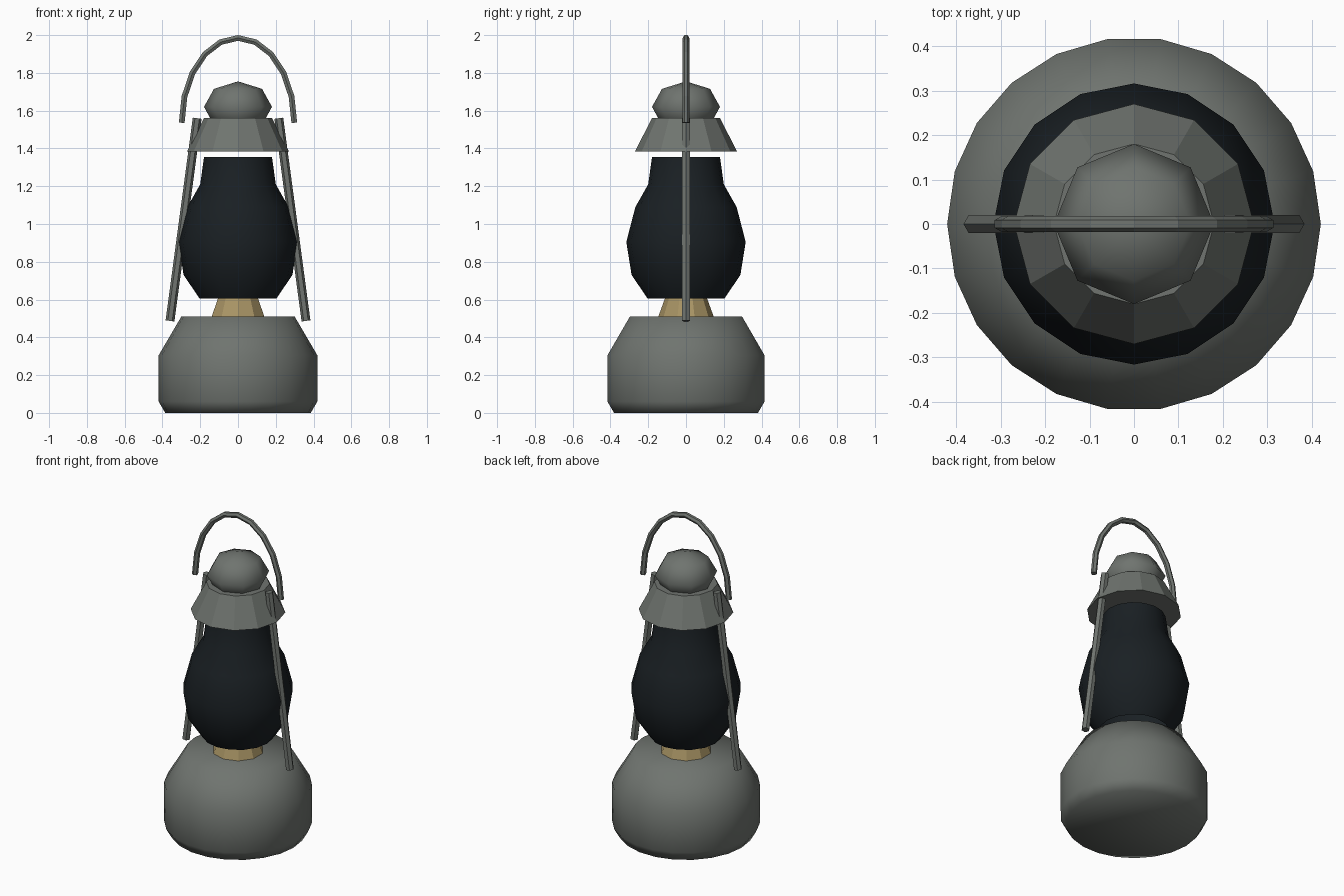
import bpy, bmesh
from math import sin, cos, pi
from mathutils import Vector

if "Cube" in bpy.data.objects:
    bpy.data.objects.remove(bpy.data.objects["Cube"])


def material(name, rgb):
    m = bpy.data.materials.new(name)
    m.diffuse_color = (*rgb, 1)
    m.use_nodes = True
    m.node_tree.nodes["Principled BSDF"].inputs["Base Color"].default_value = m.diffuse_color
    return m


metal = material("dull_metal", (0.16, 0.175, 0.16))
brass = material("brass", (0.40, 0.30, 0.13))
glass = material("dark_glass", (0.010, 0.014, 0.017))


def finish(name, bm, mat, smooth=False):
    bmesh.ops.recalc_face_normals(bm, faces=bm.faces)
    for f in bm.faces:
        f.smooth = smooth
    me = bpy.data.meshes.new(name)
    bm.to_mesh(me)
    bm.free()
    me.materials.append(mat)
    ob = bpy.data.objects.new(name, me)
    bpy.context.collection.objects.link(ob)
    return ob


def bridge(bm, a, b):
    n = len(a)
    for i in range(n):
        j = (i + 1) % n
        bm.faces.new((a[i], a[j], b[j], b[i]))


def lathe(name, profile, sides, mat, smooth=False, phase=0.0, caps=True):
    """Revolve (radius, z) points around z; caps are fans to the axis."""
    bm = bmesh.new()
    rings = []
    for r, z in profile:
        rings.append([bm.verts.new((r * cos(phase + 2 * pi * i / sides),
                                    r * sin(phase + 2 * pi * i / sides), z))
                      for i in range(sides)])
    for a, b in zip(rings, rings[1:]):
        bridge(bm, a, b)
    if caps:
        for ring, (r, z) in ((rings[0], profile[0]), (rings[-1], profile[-1])):
            c = bm.verts.new((0, 0, z))
            for i in range(sides):
                bm.faces.new((ring[i], ring[(i + 1) % sides], c))
    return finish(name, bm, mat, smooth)


def rod(name, points, radius, mat, phase=0.0, sides=6):
    """Sweep a hexagon along a path of (x, z) points in the y = 0 plane."""
    bm = bmesh.new()
    pts = [Vector((x, 0, z)) for x, z in points]
    side = Vector((0, 1, 0))
    rings = []
    for k, p in enumerate(pts):
        t = (pts[min(k + 1, len(pts) - 1)] - pts[max(k - 1, 0)]).normalized()
        n = side.cross(t)
        rings.append([bm.verts.new(p + radius * (n * cos(phase + 2 * pi * i / sides)
                                                 + side * sin(phase + 2 * pi * i / sides)))
                      for i in range(sides)])
    for a, b in zip(rings, rings[1:]):
        bridge(bm, a, b)
    bm.faces.new(rings[0])
    bm.faces.new(rings[-1])
    return finish(name, bm, mat)


# Fuel tank base
lathe("fuel_tank", [(0.385, 0), (0.42, 0.06), (0.42, 0.305), (0.30, 0.51)],
      22, metal, smooth=True)

# Burner collar
lathe("burner", [(0.15, 0.50), (0.11, 0.61)], 10, brass, phase=pi / 2)

# Glass globe, open at both ends
lathe("glass_globe", [(0.203, 0.605), (0.288, 0.73), (0.316, 0.905),
                      (0.268, 1.09), (0.20, 1.21), (0.18, 1.355)],
      16, glass, smooth=True, caps=False)

# Conical hood
lathe("hood", [(0.27, 1.385), (0.18, 1.56)], 12, metal, phase=pi / 2)

# Rounded chimney cap on the hood
bm = bmesh.new()
bmesh.ops.create_uvsphere(bm, u_segments=8, v_segments=4, radius=0.18)
for v in bm.verts:
    v.co.z = v.co.z * 0.75 + 1.62
finish("chimney_cap", bm, metal, smooth=True)

# Side frame rods
for label, s in (("left", -1), ("right", 1)):
    rod(f"{label}_frame_rod", [(s * 0.36, 0.487), (s * 0.216, 1.56)], 0.0235, metal)

# Arched carrying handle
arch = [(0.298 * cos(pi * i / 10), 1.536 + 0.449 * sin(pi * i / 10)) for i in range(11)]
rod("carry_handle", arch, 0.0175, metal, phase=pi / 6)
